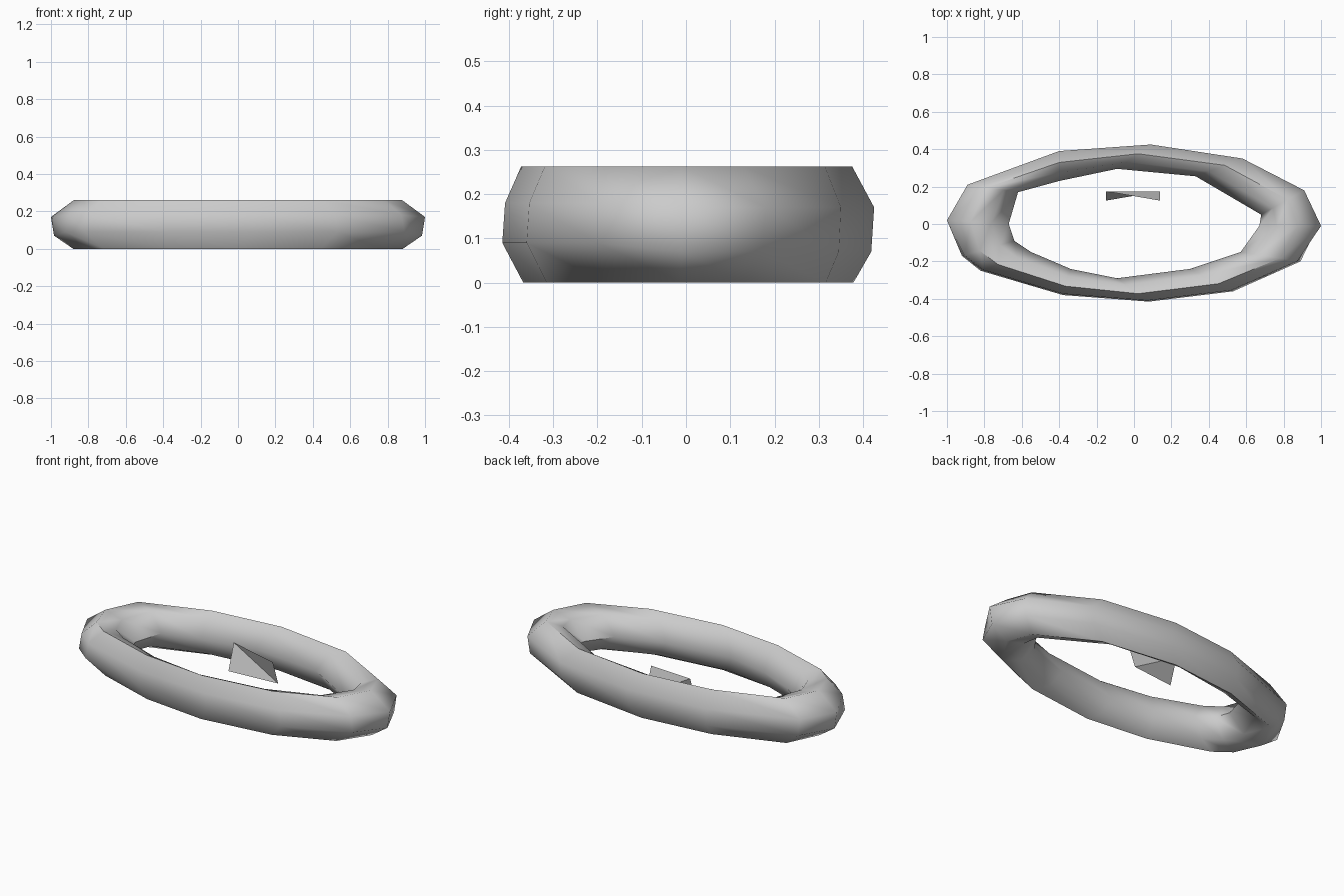
import bpy
import math

cube = bpy.data.objects.get("Cube")
if cube:
    bpy.data.objects.remove(cube, do_unlink=True)

grey = bpy.data.materials.new("light grey")
grey.use_nodes = True
grey.diffuse_color = (0.6, 0.6, 0.6, 1)
grey.node_tree.nodes["Principled BSDF"].inputs["Base Color"].default_value = (0.6, 0.6, 0.6, 1)


def make_object(name, verts, faces):
    mesh = bpy.data.meshes.new(name)
    mesh.from_pydata(verts, [], faces)
    mesh.materials.append(grey)
    mesh.update()
    obj = bpy.data.objects.new(name, mesh)
    bpy.context.collection.objects.link(obj)
    return obj


# Outer and inner outline of the oval ring, clockwise from the left end
outer = [(-1, .02), (-.89, .21), (-.4, .39), (.09, .425), (.58, .35), (.91, .18), (1, -.01),
         (.89, -.2), (.53, -.36), (.08, -.415), (-.38, -.38), (-.82, -.25), (-.92, -.17)]
inner = [(-.67, 0), (-.62, .17), (-.4, .23), (-.09, .295), (.33, .255), (.68, .05), (.67, -.01),
         (.57, -.15), (.3, -.24), (-.09, -.29), (-.34, -.24), (-.55, -.15), (-.64, -.09)]

# Tube section: fraction from outer to inner edge, and height
back_section = [(0, .17), (.38, .262), (.72, .235), (1, .13), (.72, .03), (.36, 0), (.05, .07)]
front_section = [(.05, .18), (.34, .262), (.72, .235), (1, .13), (.72, .03), (.38, 0), (0, .09)]

verts = []
for (ox, oy), (ix, iy) in zip(outer, inner):
    section = back_section if oy > -.1 else front_section
    verts += [(ox + (ix - ox) * t, oy + (iy - oy) * t, z) for t, z in section]

n, m = len(outer), len(back_section)
faces = []
for i in range(n):
    for j in range(m):
        a, b = i * m, (i + 1) % n * m
        k = (j + 1) % m
        faces.append((a + j, b + j, b + k, a + k))
ring = make_object("oval_ring", verts, faces)
bpy.ops.object.select_all(action='DESELECT')
bpy.context.view_layer.objects.active = ring
ring.select_set(True)
bpy.ops.object.mode_set(mode='EDIT')
bpy.ops.mesh.select_all(action='SELECT')
bpy.ops.mesh.normals_make_consistent(inside=False)
bpy.ops.object.mode_set(mode='OBJECT')
bpy.ops.object.shade_smooth_by_angle(angle=math.radians(65))

# Slightly twisted thin plate floating inside the ring
make_object("inner_plate",
            [(-.15, .125, .05), (.14, .175, .035), (.14, .125, .18), (-.15, .175, .2)],
            [(0, 1, 3), (1, 2, 3)])
